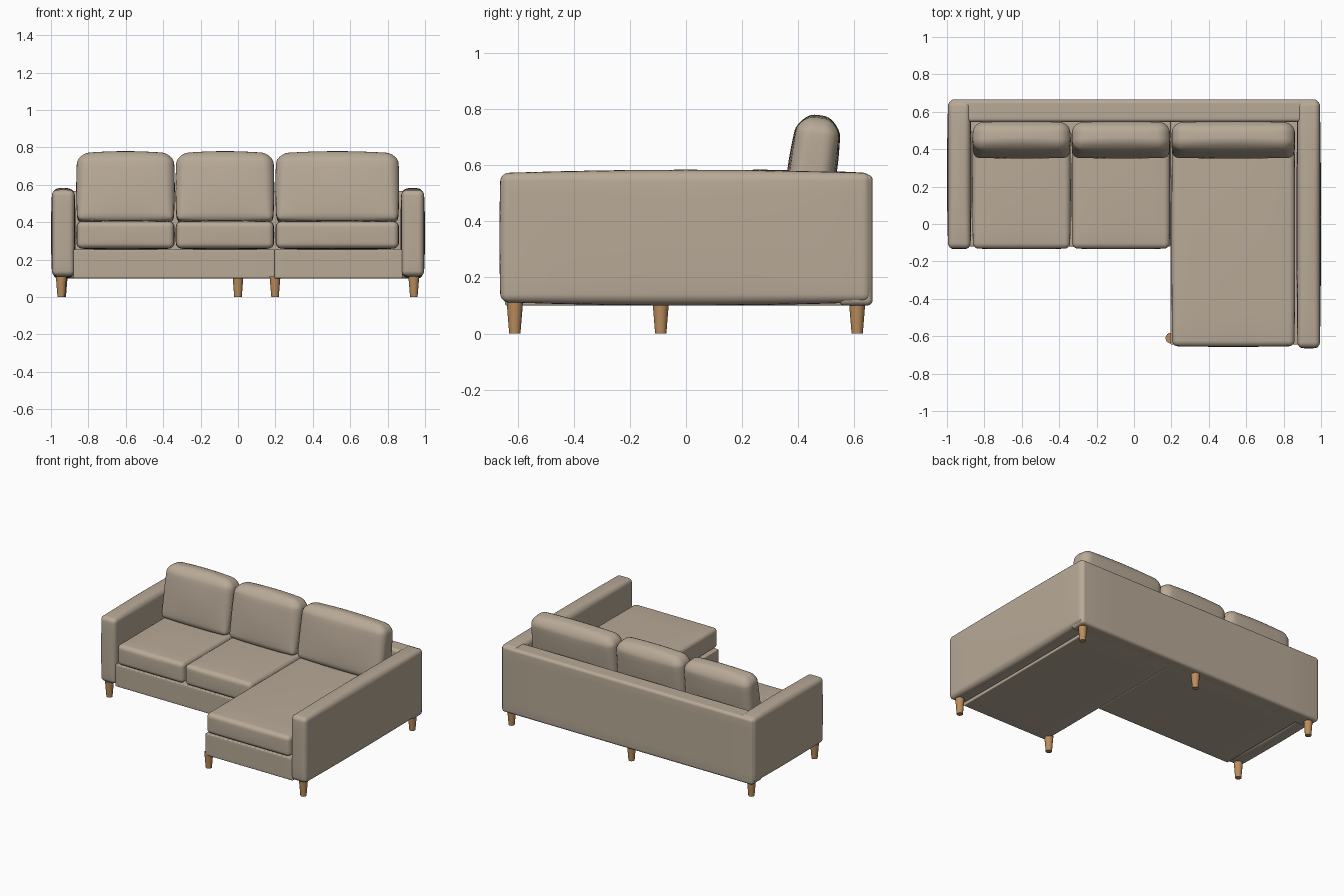
import bpy, bmesh, math
from mathutils import Vector

if "Cube" in bpy.data.objects:
    bpy.data.objects.remove(bpy.data.objects["Cube"])


def material(name, color):
    m = bpy.data.materials.new(name)
    m.diffuse_color = color
    m.use_nodes = True
    m.node_tree.nodes["Principled BSDF"].inputs["Base Color"].default_value = m.diffuse_color
    return m


fabric = material("fabric", (0.48, 0.40, 0.31, 1))
wood = material("wood", (0.50, 0.27, 0.11, 1))


def finish(name, bm, mat, loc=(0, 0, 0), tilt=0.0):
    me = bpy.data.meshes.new(name)
    bmesh.ops.recalc_face_normals(bm, faces=bm.faces)
    bm.to_mesh(me)
    bm.free()
    me.materials.append(mat)
    ob = bpy.data.objects.new(name, me)
    ob.location = loc
    ob.rotation_euler.x = tilt
    bpy.context.collection.objects.link(ob)
    bpy.context.view_layer.objects.active = ob
    bpy.ops.object.select_all(action='DESELECT')
    ob.select_set(True)
    bpy.ops.object.shade_smooth_by_angle(angle=math.radians(40))
    return ob


def padded_box(name, x, y, z, r, r_top=None, bulge=(0, 0, 0), tilt=0.0):
    """Rounded box between the given ranges; bulge pulls edges in, leaving full face centres."""
    r_top = r if r_top is None else r_top
    h = [(b - a) / 2 for a, b in (x, y, z)]
    mid = [(a + b) / 2 for a, b in (x, y, z)]
    bm = bmesh.new()
    bmesh.ops.create_cube(bm, size=2)
    bmesh.ops.subdivide_edges(bm, edges=bm.edges[:], cuts=13, use_grid_fill=True)
    flat = 4 / 7
    for v in bm.verts:
        rad = r + (r_top - r) * (v.co.z + 1) / 2
        p, core = Vector(), Vector()
        for i in range(3):
            u, inner = v.co[i], h[i] - rad
            if abs(u) <= flat + 1e-4:
                p[i] = u / flat * inner
            else:
                s = (abs(u) - flat) / (1 - flat)
                p[i] = math.copysign(inner + rad * math.tan(s * math.pi / 4), u)
            core[i] = max(-inner, min(inner, p[i]))
        p = core + (p - core).normalized() * rad
        n = [min(1, abs(p[i] / h[i])) for i in range(3)]
        for i in range(3):
            j, k = (i + 1) % 3, (i + 2) % 3
            loss = 1 - (1 - n[j] ** 2) * (1 - n[k] ** 2)
            p[i] *= 1 - bulge[i] / h[i] * loss
        v.co = p
    return finish(name, bm, fabric, mid, tilt)


# Arms, the right one running along the chaise
arm_bulge = (0.006, 0.004, 0.012)
padded_box("left_arm", (-1, -0.868), (-0.135, 0.663), (0.1, 0.584), 0.03, bulge=arm_bulge)
padded_box("right_arm", (0.868, 1), (-0.665, 0.663), (0.1, 0.584), 0.03, bulge=arm_bulge)

# Back panel
padded_box("back_panel", (-0.985, 0.985), (0.545, 0.665), (0.1, 0.567), 0.02)

# Base frames
padded_box("sofa_base", (-0.88, 0.195), (-0.12, 0.6), (0.1, 0.255), 0.006)
padded_box("chaise_base", (0.195, 0.88), (-0.645, 0.6), (0.1, 0.255), 0.006)

# Seat and back cushions, one pair per place
places = [("left", -0.865, -0.338, -0.135), ("middle", -0.334, 0.194, -0.135),
          ("chaise", 0.2, 0.862, -0.657)]
for side, x0, x1, front in places:
    padded_box(side + "_seat_cushion", (x0, x1), (front, 0.5), (0.252, 0.412), 0.03,
               bulge=(0.004, 0.004, 0.008))
    padded_box(side + "_back_cushion", (x0, x1), (0.362, 0.538), (0.388, 0.78), 0.03,
               r_top=0.065, bulge=(0.006, 0.012, 0.014), tilt=-math.radians(8))

# Tapered wooden legs
legs = {"left_front_leg": (-0.945, -0.09), "left_back_leg": (-0.94, 0.61),
        "middle_back_leg": (0, 0.61), "right_back_leg": (0.94, 0.61),
        "chaise_front_leg": (0.198, -0.61), "right_front_leg": (0.94, -0.61)}
for name, (lx, ly) in legs.items():
    bm = bmesh.new()
    bmesh.ops.create_cone(bm, cap_ends=True, segments=24, radius1=0.02, radius2=0.029, depth=0.11)
    finish(name, bm, wood, (lx, ly, 0.055))
